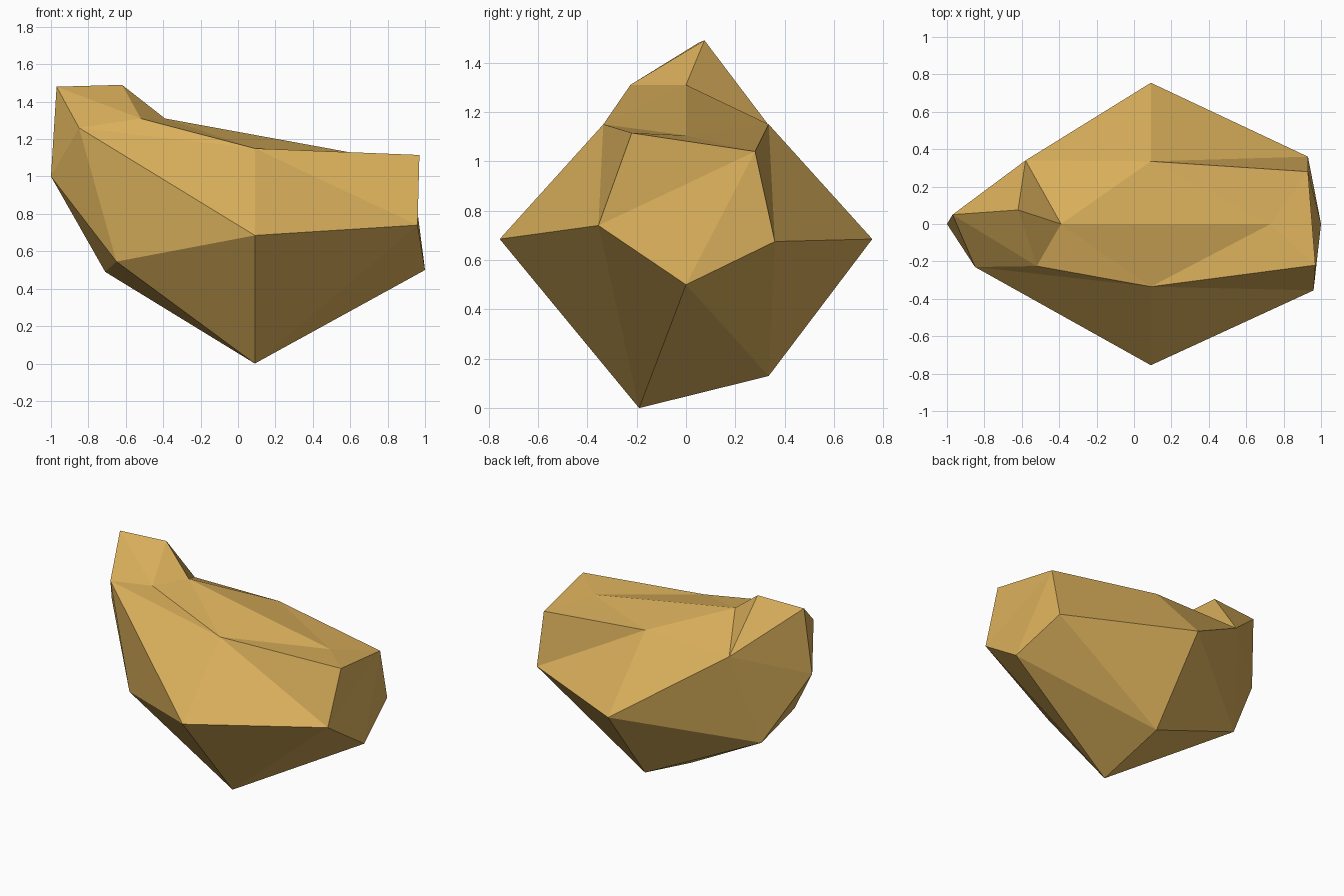
import bpy, bmesh

if "Cube" in bpy.data.objects:
    bpy.data.objects.remove(bpy.data.objects["Cube"])

# Corner points of the faceted stone, grouped by cross-section (lower case = back side)
nose = dict(F=(.97, -.22, 1.115), f=(.93, .28, 1.04), G=(.96, -.355, .74),
            g=(.93, .36, .675), H=(1, 0, .5))
middle = dict(E=(.09, -.335, 1.15), e=(.09, .335, 1.15), J=(.09, -.755, .685),
              j=(.09, .755, .685), I=(.09, -.19, 0), i=(.09, .335, .13))
tail = dict(Q=(-.58, .34, 1.14), L=(-.71, .16, .49), K=(-.65, -.30, .545),
            N=(-.85, -.23, 1.26), M=(-1, 0, 1))
ridge = dict(A=(-.97, .05, 1.48), B=(-.62, .075, 1.49), C=(-.52, -.225, 1.31),
             D=(-.39, 0, 1.31), P=(.73, 0, 1.105))

# Facets joining the sections
facets = {
    "nose cap": "fFG fGH fHg",
    "nose sides": "efg egj jgi igH iHI IHG IGJ JGE EGF",
    "flat top": "EFP PFf Pfe DEP DPe",
    "tail sides": "ejQ QjL jiL iIL ILK IKJ JKN JNE NCE CDE DQe",
    "tail cap": "QLM LKM KNM NAM AQM",
    "crest": "ANC ACB BCD BDQ ABQ",
}

bm = bmesh.new()
verts = {}
for section in (nose, middle, tail, ridge):
    for key, co in section.items():
        verts[key] = bm.verts.new(co)
for group in facets.values():
    for tri in group.split():
        bm.faces.new([verts[k] for k in tri])
bmesh.ops.recalc_face_normals(bm, faces=bm.faces)

mesh = bpy.data.meshes.new("stone")
bm.to_mesh(mesh)
bm.free()

# Single ochre colour
mat = bpy.data.materials.new("ochre")
mat.diffuse_color = (.70, .43, .105, 1)
mat.use_nodes = True
mat.node_tree.nodes["Principled BSDF"].inputs["Base Color"].default_value = mat.diffuse_color
mesh.materials.append(mat)
stone = bpy.data.objects.new("stone", mesh)
bpy.context.collection.objects.link(stone)
